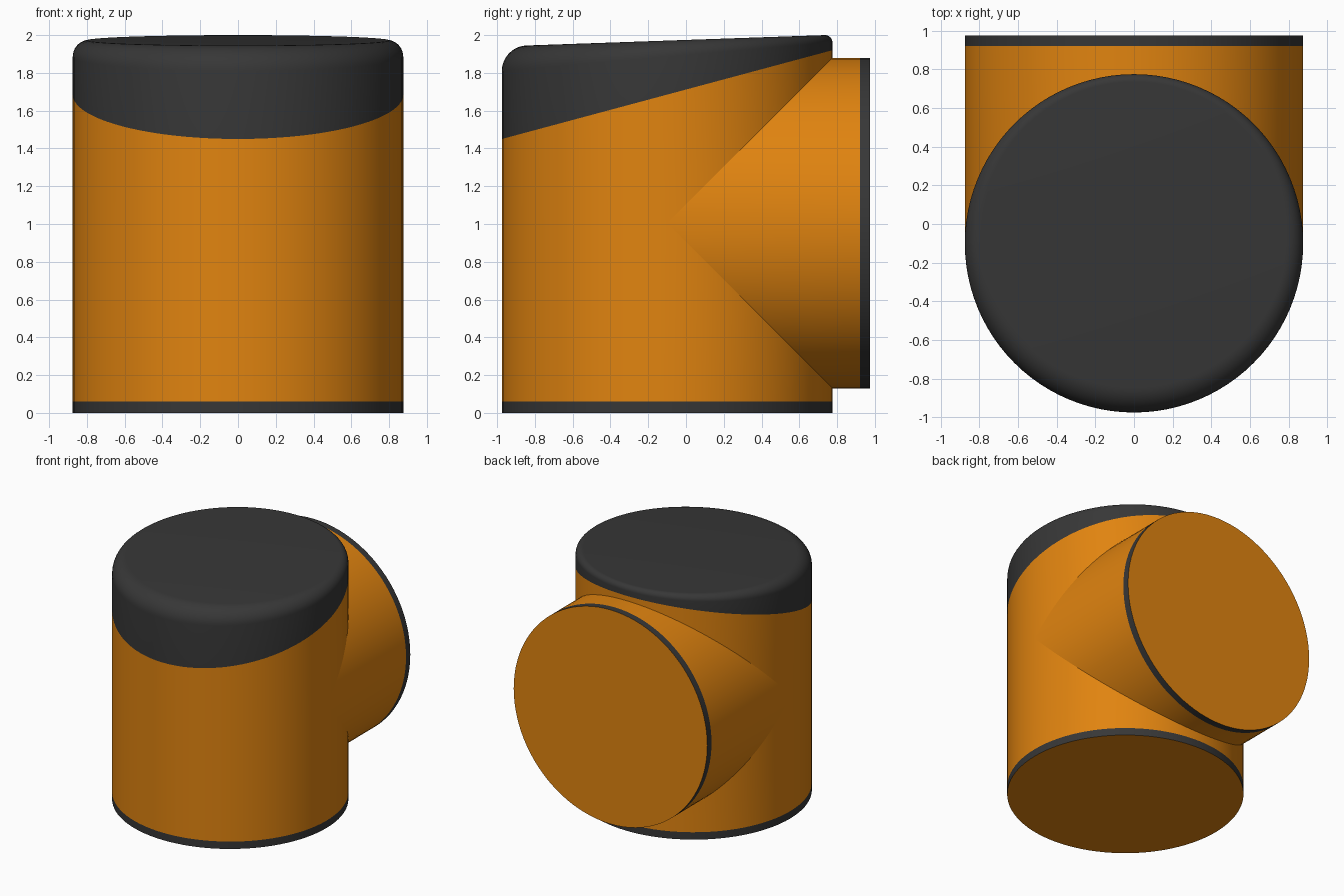
import bpy, bmesh
from math import sin, cos, pi, radians

if "Cube" in bpy.data.objects:
    bpy.data.objects.remove(bpy.data.objects["Cube"])

N = 96                 # sides of both pipes
R = 0.875              # pipe radius
CY = -0.10             # y of the upright pipe's axis
CZ = 1.005             # z of the side pipe's axis
BAND, END = 0.06, 0.975
ANG = [2 * pi * i / N for i in range(N)]


def material(name, color):
    m = bpy.data.materials.new(name)
    m.diffuse_color = color
    m.use_nodes = True
    m.node_tree.nodes["Principled BSDF"].inputs["Base Color"].default_value = m.diffuse_color
    return m


ORANGE = material("orange", (0.75, 0.23, 0.005, 1))
DARK = material("dark_grey", (0.038, 0.038, 0.038, 1))


def loft(name, mat, stacks, lid=False):
    """Skin each stack of rings; optionally close the last ring."""
    bm = bmesh.new()
    for stack in stacks:
        rings = [[bm.verts.new(p) for p in ring] for ring in stack]
        for a, b in zip(rings, rings[1:]):
            for i in range(N):
                j = (i + 1) % N
                bm.faces.new((a[i], a[j], b[j], b[i]))
        if lid:
            bm.faces.new(rings[-1])
    bmesh.ops.remove_doubles(bm, verts=bm.verts, dist=1e-5)
    me = bpy.data.meshes.new(name)
    bm.to_mesh(me)
    bm.free()
    me.materials.append(mat)
    ob = bpy.data.objects.new(name, me)
    bpy.context.collection.objects.link(ob)
    bpy.ops.object.select_all(action='DESELECT')
    ob.select_set(True)
    bpy.context.view_layer.objects.active = ob
    bpy.ops.object.shade_smooth_by_angle(angle=radians(35))
    return ob


def upright(z, r=lambda a: R):
    """Ring round the vertical axis; z depends on angle and y."""
    ring = []
    for a in ANG:
        y = CY + r(a) * sin(a)
        ring.append((r(a) * cos(a), y, z(a, y)))
    return ring


def sideways(y):
    """Ring round the side pipe's axis; y depends on angle."""
    return [(R * sin(a), y(a), CZ + R * cos(a)) for a in ANG]


def back(a):           # 0 at the front, 1 at the very back
    return (sin(a) + 1) / 2


def seam(a, y):        # slanted joint between body and cap
    return 1.45 + 0.47 * back(a)


def top(y):            # gently tilted top plane
    return 1.945 + 0.055 * (y + 0.845) / 1.58


def fillet(a):         # edge rounding shrinks towards the back
    return 0.13 - 0.09 * back(a)


# Upright body, with the mitred opening for the side pipe
reach = lambda a: R * max(0, sin(a))
loft("body", ORANGE, [
    [upright(lambda a, y: BAND), upright(lambda a, y: CZ - reach(a))],
    [upright(lambda a, y: CZ + reach(a)), upright(seam)]])

# Side pipe starting on the mitre line
loft("side_pipe", ORANGE, [[sideways(lambda a: CY + R * abs(cos(a))),
                            sideways(lambda a: END - 0.055)]])

# Cap with rounded edge and tilted top
rings = [upright(seam)]
for k in range(11):
    p = k / 10 * pi / 2
    rings.append(upright(lambda a, y: top(y) - fillet(a) * (1 - sin(p)),
                         lambda a: R - fillet(a) * (1 - cos(p))))
loft("cap", DARK, [rings], lid=True)

# Dark end bands
base = upright(lambda a, y: 0)
outlet = sideways(lambda a: END)
loft("base_band", DARK, [[base, upright(lambda a, y: BAND)]])
loft("side_band", DARK, [[sideways(lambda a: END - 0.055), outlet]])

# Orange end discs
loft("base_disc", ORANGE, [[base[::-1]]], lid=True)
loft("side_disc", ORANGE, [[outlet]], lid=True)
